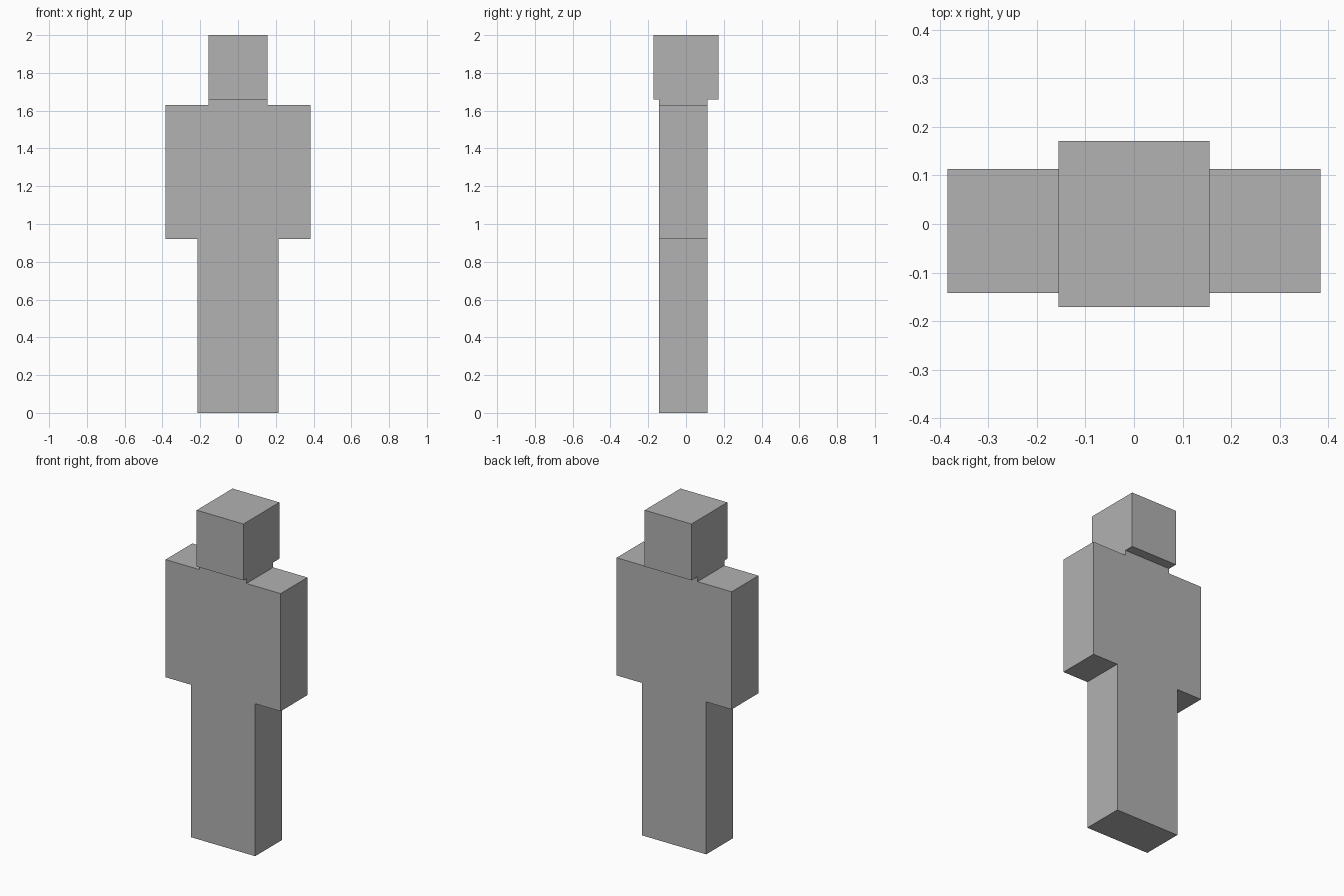
import bpy

cube = bpy.data.objects.get("Cube")
if cube:
    bpy.data.objects.remove(cube, do_unlink=True)

# One plain grey for the whole figure
grey = bpy.data.materials.new("plain_grey")
grey.use_nodes = True
colour = (0.445, 0.445, 0.445, 1)
grey.diffuse_color = colour
grey.node_tree.nodes["Principled BSDF"].inputs["Base Color"].default_value = colour


def box(name, half_width, y_range, z_range):
    """Box centred on x, spanning the given depth and height ranges."""
    (y0, y1), (z0, z1) = y_range, z_range
    bpy.ops.mesh.primitive_cube_add(size=1, location=(0, (y0 + y1) / 2, (z0 + z1) / 2))
    obj = bpy.context.object
    obj.name = obj.data.name = name
    obj.scale = (2 * half_width, y1 - y0, z1 - z0)
    bpy.ops.object.transform_apply(location=False, rotation=False, scale=True)
    obj.data.materials.append(grey)
    return obj


body_depth = (-0.142, 0.113)
head_depth = (-0.171, 0.171)
hip, shoulder, chin, crown = 0.92, 1.63, 1.66, 2.0

# Joined legs, broad torso with arms, short neck, overhanging head
box("legs", 0.214, body_depth, (0, hip))
box("torso_and_arms", 0.384, body_depth, (hip, shoulder))
box("neck", 0.156, body_depth, (shoulder, chin))
box("head", 0.156, head_depth, (chin, crown))
